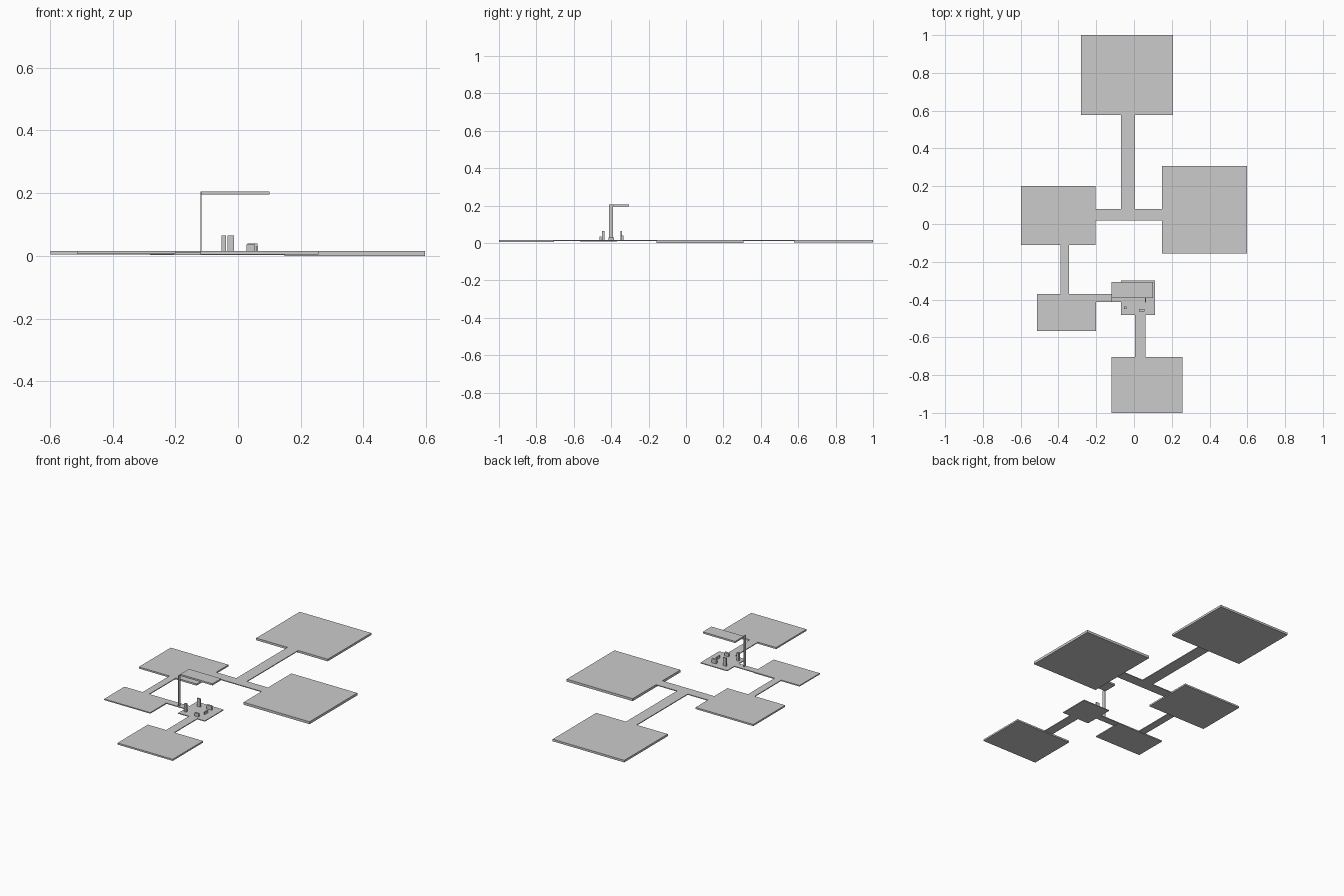
import bpy

TOP = 0.015  # shared floor level


def box(name, x0, x1, y0, y1, z0, z1):
    bpy.ops.mesh.primitive_cube_add(size=1, location=((x0 + x1) / 2, (y0 + y1) / 2, (z0 + z1) / 2))
    ob = bpy.context.object
    ob.name = name
    ob.scale = (x1 - x0, y1 - y0, z1 - z0)
    bpy.ops.object.transform_apply(location=False, rotation=False, scale=True)
    return ob


# Room floors: x range, y range, underside height
rooms = {
    "north_floor": (-0.28, 0.207, 0.577, 1.0, 0.002),
    "east_floor": (0.148, 0.597, -0.157, 0.307, 0.0),
    "west_floor": (-0.598, -0.205, -0.11, 0.2, 0.005),
    "southwest_floor": (-0.514, -0.2, -0.567, -0.37, 0.008),
    "court_floor": (-0.07, 0.112, -0.482, -0.3, 0.010),
    "south_floor": (-0.12, 0.256, -1.0, -0.705, 0.005),
}
for name, (x0, x1, y0, y1, z) in rooms.items():
    box(name, x0, x1, y0, y1, z, TOP)

# Thin corridors joining the rooms
corridors = {
    "north_corridor": (-0.068, 0.005, 0.08, 0.577),
    "middle_corridor": (-0.205, 0.148, 0.018, 0.08),
    "west_corridor": (-0.39, -0.345, -0.37, -0.11),
    "court_corridor": (-0.2, -0.07, -0.412, -0.37),
    "south_corridor": (0.004, 0.06, -0.705, -0.482),
}
for name, r in corridors.items():
    box(name, *r, 0.010, TOP)

# Post and cantilevered canopy
box("canopy_post", -0.12, -0.116, -0.411, -0.391, TOP, 0.205)
box("canopy", -0.12, 0.1, -0.391, -0.306, 0.195, 0.205)

# Standing pillars and low blocks in the court
box("front_pillar", -0.053, -0.039, -0.449, -0.436, TOP, 0.065)
box("back_pillar", -0.034, -0.013, -0.349, -0.341, TOP, 0.065)
box("front_block", 0.027, 0.055, -0.463, -0.451, TOP, 0.036)
box("back_block", 0.03, 0.062, -0.348, -0.335, TOP, 0.04)
box("side_block", 0.058, 0.064, -0.415, -0.385, TOP, 0.03)
